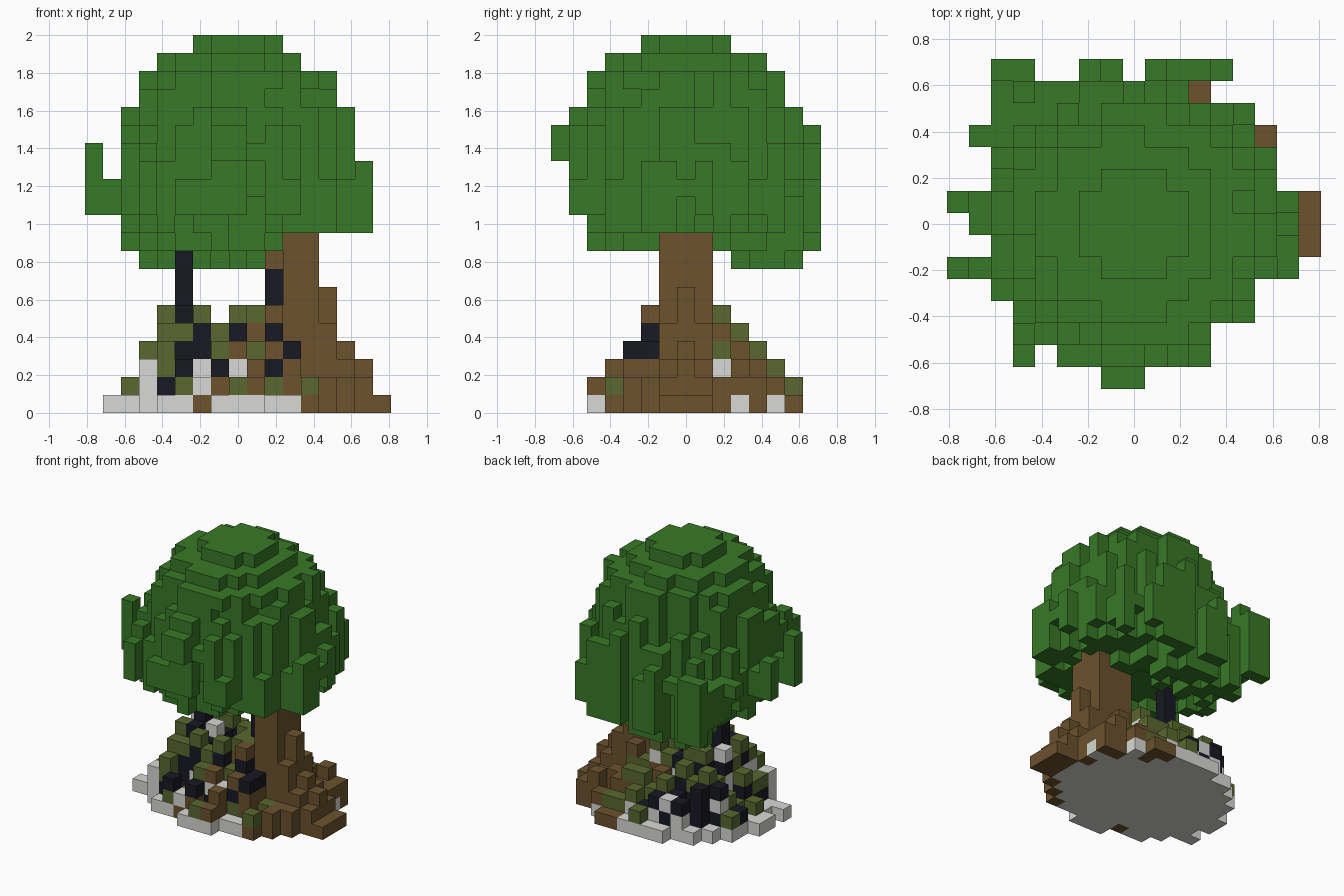
import bpy
import bmesh
import random
from math import hypot
from mathutils import Vector

random.seed(7)
SIZE = 2 / 21  # edge of one block

old = bpy.data.objects.get("Cube")
if old:
    bpy.data.objects.remove(old)


def make_material(name, rgb):
    mat = bpy.data.materials.new(name)
    mat.use_nodes = True
    colour = (*rgb, 1)
    mat.diffuse_color = colour
    mat.node_tree.nodes["Principled BSDF"].inputs["Base Color"].default_value = colour
    return mat


MATERIALS = {
    "leaf": make_material("leaf green", (.04, .19, .02)),
    "bark": make_material("bark brown", (.15, .085, .027)),
    "moss": make_material("moss olive", (.1, .14, .029)),
    "dark": make_material("dark stone", (.009, .009, .017)),
    "pale": make_material("pale stone", (.69, .7, .67)),
}


def oval(i, j, x0, x1, y0, y1):
    """Normalised squared distance inside the oval that fits the block range."""
    dx = (i - (x0 + x1) / 2) / ((x1 - x0 + 1) / 2)
    dy = (j - (y0 + y1) / 2) / ((y1 - y0 + 1) / 2)
    return dx * dx + dy * dy


# Trunk with a hollow dark side
trunk = {}
for i in (2, 3, 4):
    for j in (-1, 0, 1):
        for k in range(1, 11):
            if (i, j) != (2, -1) or k < 5:
                hollow = i == 2 and j == 0 and k in (6, 7)
                trunk[i, j, k] = "dark" if hollow else "bark"

# Roots stepping down from the trunk
for i, top in ((5, 7), (6, 4), (7, 3)):
    for j in (-1, 0, 1):
        for k in range(1, top - (abs(j) if i > 5 else 2 * abs(j))):
            trunk[i, j, k] = "bark"

# Dark post under the crown
post = {(-3, 0, k): "dark" for k in range(2, 11)}
post.update({(-2, -1, k): "dark" for k in (2, 3, 4)})

# Rocky mound: ground rows from the front, column heights limited along both axes
GROUND = [(-1, 1), (-4, 4), (-5, 5), (-7, 6), (-6, 8), (-7, 8),
          (-7, 8), (-6, 6), (-6, 6), (-5, 6), (-4, 4), (-2, 3)]
WIDTH_TOPS = [2, 2, 4, 6, 6, 6, 5, 6, 6, 6, 5, 4, 4, 3, 2, 1]
DEPTH_TOPS = [2, 3, 4, 6, 6, 6, 6, 6, 5, 4, 3, 2]
mound = {}


def mound_colour(i, j, k, top, d):
    if k == 0:
        return "bark" if d > .6 and i + j * .2 > 3.15 else "pale"
    if k == top - 1 and random.random() < (.15 if i > 3 else .55):
        return "moss"
    if i + random.uniform(-3, 3) > 2.5 or i > 3:
        return "bark"
    return random.choice(["dark", "pale"])


for j, (first, last) in enumerate(GROUND, -5):
    for i in range(first, last + 1):
        d = oval(i, j, -7, 8, -5, 6)
        top = min(WIDTH_TOPS[i + 7], DEPTH_TOPS[j + 5], 1 + int((1.1 - d) * 9))
        if i >= 4 and abs(j) > 1:
            top = min(top, 3)
        top = max(1, top - random.choice([0, 0, 1, 1, 2]))
        for k in range(top):
            if (i, j, k) not in trunk and (i, j, k) not in post:
                mound[i, j, k] = mound_colour(i, j, k, top, d)

# Two stepped roots in front of the trunk, each with a dark gap
for i, top in ((2, 6), (3, 4)):
    for k in range(1, 6):
        mound.pop((i, -2, k), None)
        if k < top:
            mound[i, -2, k] = "bark"


def paint(rows, axis, start, depth):
    """Colour the outermost stones of each layer, from the ground up."""
    letters = {"p": "pale", "b": "bark", "m": "moss", "d": "dark"}
    for k, row in enumerate(rows):
        for n, letter in enumerate(row, start):
            line = [c for c in mound if c[2] == k and c[axis] == n]
            if line:
                mound[min(line, key=depth)] = letters[letter]


paint(["bpbpb", "bbbbm", "pdbm", "mbm", "bm", "m"], 1, 2, lambda c: -c[0])
paint(["pppppbppppp", "mmpdmpbmbmbm", "mmpmdpdpbdbb", "mmmmddmbmbdb",
       "mmmmmdmdbdbb", "mmmmdmmmmbbb"], 0, -7, lambda c: c[1])
mound[3, -2, 3] = mound[2, -2, 4] = "dark"

# Crown outline seen from above: first and last block of each row, from the front
ROWS = [(-1, 0), (-5, 3), (-5, 3), (-5, 5), (-6, 5), (-8, 7), (-6, 7), (-7, 7),
        (-8, 7), (-6, 6), (-6, 6), (-7, 5), (-6, 5), (-6, 2), (-6, 4)]
GAPS = {(-4, -6), (-4, 7), (-3, 7), (0, 7)}
outline = [(i, j) for j, (first, last) in enumerate(ROWS, -7)
           for i in range(first, last + 1) if (i, j) not in GAPS]

# Crown layers from the top down: x range and y range
LAYERS = [(-2, 2, -2, 2), (-4, 3, -4, 4), (-5, 5, -5, 5), (-6, 5, -5, 6),
          (-6, 6, -6, 6), (-7, 6, -7, 7), (-8, 6, -7, 7), (-8, 7, -6, 7),
          (-8, 7, -6, 7), (-8, 7, -6, 7), (-6, 7, -5, 7), (-6, 3, -5, 7),
          (-5, 1, 3, 6)]
crown = {}
for i, j in outline:
    reach = hypot(i, j)
    ragged = 1.06 - .25 * random.random()
    rim = reach > 6.3
    # Each column of leaves hangs between its own uneven ends
    if rim:
        low = 9 if j == 7 else random.choice([10, 10, 11, 11, 12])
        high = 15 if j == -7 else random.choice([12, 12, 13, 14, 15])
        if i == 4:
            high = 12
    else:
        low = random.choice([8, 9, 9, 10, 11, 12]) if reach > 4.8 else 9
        high = random.choice([14, 15, 16, 17, 20]) if reach > 5.2 else 20
    if -5 <= i <= 1 and 3 <= j <= 6 and random.random() < .75:
        low = 8
    for k in range(high, low - 1, -1):
        bounds = LAYERS[20 - k]
        x0, x1, y0, y1 = bounds
        if not (x0 <= i <= x1 and y0 <= j <= y1):
            continue
        d = oval(i, j, *bounds)
        hollow = k == 9 and d < .3
        if (rim or d < ragged) and not hollow:
            if (i, j, k) not in trunk and (i, j, k) not in post:
                crown[i, j, k] = "leaf"

PARTS = {"crown": crown, "trunk_and_roots": trunk, "dark_post": post, "rocky_mound": mound}
filled = set().union(*PARTS.values())


def build_blocks(name, cells):
    """Make a mesh from the exposed sides of the blocks."""
    names = sorted(set(cells.values()))
    bm = bmesh.new()
    for cell, colour in sorted(cells.items()):
        centre = Vector((cell[0], cell[1], cell[2] + .5))
        for axis in range(3):
            for sign in (-1, 1):
                near = list(cell)
                near[axis] += sign
                if tuple(near) in filled:
                    continue
                n, u, w = Vector(), Vector(), Vector()
                n[axis] = sign / 2
                u[(axis + 1) % 3] = sign / 2
                w[(axis + 2) % 3] = .5
                corners = (-u - w, u - w, u + w, -u + w)
                face = bm.faces.new([bm.verts.new((centre + n + c) * SIZE) for c in corners])
                face.material_index = names.index(colour)
    bmesh.ops.remove_doubles(bm, verts=bm.verts, dist=SIZE / 100)
    mesh = bpy.data.meshes.new(name)
    bm.to_mesh(mesh)
    bm.free()
    for colour in names:
        mesh.materials.append(MATERIALS[colour])
    bpy.context.collection.objects.link(bpy.data.objects.new(name, mesh))


for part, blocks in PARTS.items():
    build_blocks(part, blocks)
